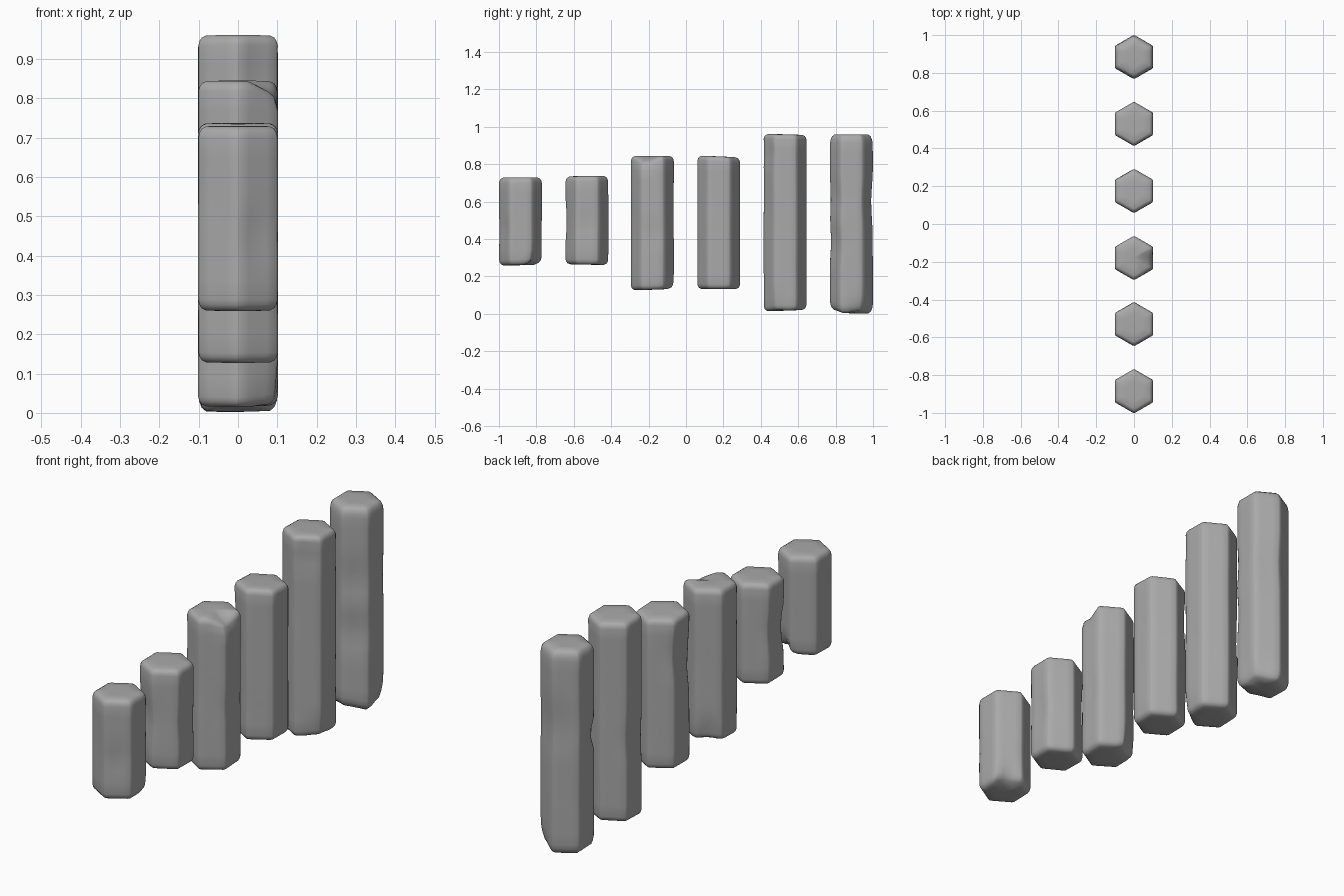
import bpy, bmesh, math
from mathutils import Vector

cube = bpy.data.objects.get("Cube")
if cube:
    bpy.data.objects.remove(cube)

stone = bpy.data.materials.new("grey stone")
stone.use_nodes = True
grey = (0.4, 0.4, 0.4, 1)
stone.diffuse_color = grey
stone.node_tree.nodes["Principled BSDF"].inputs["Base Color"].default_value = grey

RADIUS = 0.1175
SIDE_STEPS = (0.05, 0.28, 0.5, 0.72, 0.95)   # points along each flat, corners trimmed
RIM = ((0.0, 0.45), (0.001, 0.8), (0.007, 0.91), (0.017, 0.97), (0.03, 1.0))


def hexagon():
    """Outline of a hexagon with corners towards front and back."""
    corners = [Vector((math.cos(math.radians(a)), math.sin(math.radians(a)), 0)) * RADIUS
               for a in range(30, 390, 60)]
    return [c.lerp(corners[(i + 1) % 6], t) for i, c in enumerate(corners) for t in SIDE_STEPS]


def column(name, y, low, high, low_tilt, high_tilt, rim, dents):
    bm = bmesh.new()
    outline = hexagon()
    start, end = low + 0.03 * rim, high - 0.03 * rim
    steps = max(6, round((end - start) / 0.05))
    levels = [(low + dz * rim, s) for dz, s in RIM]
    levels += [(start + (end - start) * i / steps, 1) for i in range(1, steps)]
    levels += [(high - dz * rim, s) for dz, s in reversed(RIM)]

    # stack of hexagonal rings with slanted ends
    rings = []
    for z, s in levels:
        k = (z - low) / (high - low)
        ring = []
        for p in outline:
            tilt = (low_tilt * (1 - k) + high_tilt * k) * p.y * s / RADIUS
            ring.append(bm.verts.new((p.x * s, p.y * s, z + tilt)))
        rings.append(ring)
    n = len(outline)
    for a, b in zip(rings, rings[1:]):
        for i in range(n):
            j = (i + 1) % n
            bm.faces.new((a[i], a[j], b[j], b[i]))
    for ring, z in ((rings[0][::-1], low), (rings[-1], high)):
        hub = bm.verts.new((0, 0, z))
        for i in range(n):
            bm.faces.new((ring[i], ring[(i + 1) % n], hub))

    # gentle waviness, then worn hollows and chips
    for v in bm.verts:
        wave = math.sin(v.co.z * 11 + y * 7 + 2 * math.atan2(v.co.y, v.co.x))
        v.co.xy *= 1 - 0.012 * max(0, wave)
    for angle, z, size, depth, lift in dents:
        a = math.radians(angle)
        out = Vector((math.cos(a), math.sin(a), 0))
        centre = out * 0.1 + Vector((0, 0, z))
        for v in bm.verts:
            fall = max(0, 1 - (v.co - centre).length / size)
            v.co += (Vector((0, 0, lift)) - out * depth) * fall

    mesh = bpy.data.meshes.new(name)
    bm.to_mesh(mesh)
    bm.free()
    mesh.materials.append(stone)
    obj = bpy.data.objects.new(name, mesh)
    obj.location.y = y
    bpy.context.collection.objects.link(obj)
    bpy.ops.object.select_all(action='DESELECT')
    obj.select_set(True)
    bpy.context.view_layer.objects.active = obj
    bpy.ops.object.shade_smooth_by_angle(angle=math.radians(50))


# each hollow: direction, height, size, depth, vertical shift
column("short_column_front", -0.885, 0.26, 0.73, 0.002, 0.0, 1.0,
       [(60, 0.27, 0.08, 0.02, 0.025), (-60, 0.45, 0.08, 0.008, 0)])
column("short_column_back", -0.53, 0.263, 0.737, -0.002, 0.001, 0.9,
       [(-120, 0.5, 0.14, 0.014, 0), (180, 0.5, 0.12, 0.012, 0), (0, 0.48, 0.1, 0.008, 0)])
column("middle_column_front", -0.18, 0.129, 0.845, 0.004, 0.0, 0.9,
       [(-20, 0.845, 0.08, 0.015, -0.03), (120, 0.16, 0.08, 0.015, 0.01),
        (0, 0.43, 0.09, 0.007, 0)])
column("middle_column_back", 0.175, 0.132, 0.842, 0.0, -0.005, 0.9,
       [(180, 0.66, 0.13, 0.014, 0), (-150, 0.56, 0.1, 0.008, 0)])
column("tall_column_front", 0.53, 0.017, 0.96, 0.004, -0.003, 0.9,
       [(-30, 0.05, 0.07, 0.012, 0.01), (-60, 0.87, 0.09, 0.008, 0),
        (180, 0.4, 0.12, 0.008, 0)])
column("tall_column_back", 0.884, 0.003, 0.96, -0.002, 0.0, 1.6,
       [(-60, 0.62, 0.13, 0.01, 0), (-60, 0.38, 0.12, 0.012, 0), (-150, 0.53, 0.07, 0.02, 0),
        (90, 0.6, 0.15, 0.01, 0), (30, 0.03, 0.08, 0.01, 0.02), (-90, 0.03, 0.1, 0.0, 0.02)])
